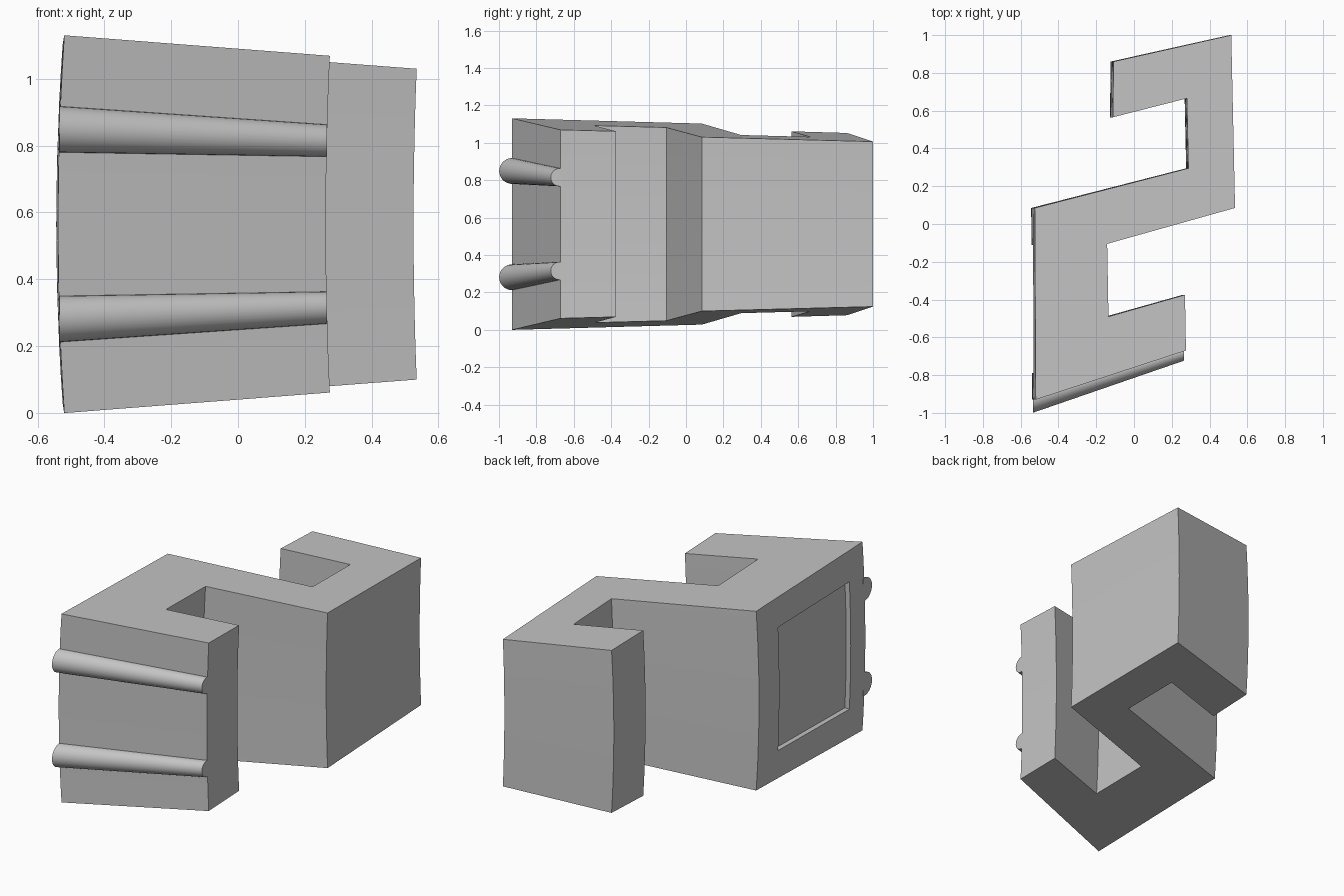
import bpy, bmesh
from math import sin, cos, tau

cube = bpy.data.objects.get("Cube")
if cube:
    bpy.data.objects.remove(cube)

MID = 0.565  # height of the plane of symmetry

grey = bpy.data.materials.new("plain grey")
grey.use_nodes = True
COLOUR = (0.55, 0.55, 0.55, 1)
grey.diffuse_color = COLOUR
grey.node_tree.nodes["Principled BSDF"].inputs["Base Color"].default_value = COLOUR


def finish(bm, name, angle):
    bmesh.ops.recalc_face_normals(bm, faces=bm.faces)
    mesh = bpy.data.meshes.new(name)
    bm.to_mesh(mesh)
    bm.free()
    mesh.materials.append(grey)
    obj = bpy.data.objects.new(name, mesh)
    bpy.context.collection.objects.link(obj)
    bpy.ops.object.select_all(action="DESELECT")
    obj.select_set(True)
    bpy.context.view_layer.objects.active = obj
    bpy.ops.object.shade_smooth_by_angle(angle=angle)


def loft(bm, rings):
    """Skin a list of closed rings and cap both ends."""
    rows = [[bm.verts.new(p) for p in ring] for ring in rings]
    n = len(rows[0])
    sides = [[bm.faces.new((a[i], a[(i + 1) % n], b[(i + 1) % n], b[i]))
              for i in range(n)] for a, b in zip(rows, rows[1:])]
    bm.faces.new(rows[0][::-1])
    bm.faces.new(rows[-1])
    return sides


# S-shaped body: tapers to the back and left, walls bow gently sideways
PROFILE = [(-0.52, -0.93), (0.275, -0.67), (0.27, -0.375), (-0.135, -0.49),
           (-0.142, -0.105), (0.535, 0.085), (0.515, 1.0), (-0.108, 0.86),
           (-0.112, 0.565), (0.28, 0.665), (0.288, 0.295), (-0.525, 0.085),
           (-0.524, -0.11), (-0.521, -0.79)]
LEVELS = [-1, -0.84, -0.68, -0.34, 0, 0.34, 0.68, 0.84, 1]


def body_point(x, y, t):
    half = 0.504 - 0.068 * x - 0.028 * y
    bow = (0.0145 - 0.009 * x) * (1 - t * t)
    return x - bow, y, MID + t * half


bm = bmesh.new()
sides = loft(bm, [[body_point(x, y, t) for x, y in PROFILE] for t in LEVELS])

# Sunken panel in the broad side wall
panel = [sides[k][12] for k in range(2, 6)]
sunk = bmesh.ops.extrude_face_region(bm, geom=panel)["geom"]
bmesh.ops.delete(bm, geom=panel, context="FACES")
bmesh.ops.translate(bm, vec=(0.03, 0, 0),
                    verts=[g for g in sunk if isinstance(g, bmesh.types.BMVert)])
finish(bm, "s_shaped_body", 0.5)


# Tapered half-round ribs across the front, mirrored about mid height
def rib_ring(x, y, z, r, n=32):
    return [(x, y + min(r * cos(tau * i / n), 0.01), z + r * sin(tau * i / n))
            for i in range(n)]


for name, s in (("upper_rib", 1), ("lower_rib", -1)):
    bm = bmesh.new()
    loft(bm, [rib_ring(-0.535, -0.93, MID + s * 0.284, 0.069),
              rib_ring(0.266, -0.675, MID + s * 0.25, 0.048)])
    finish(bm, name, 0.6)
